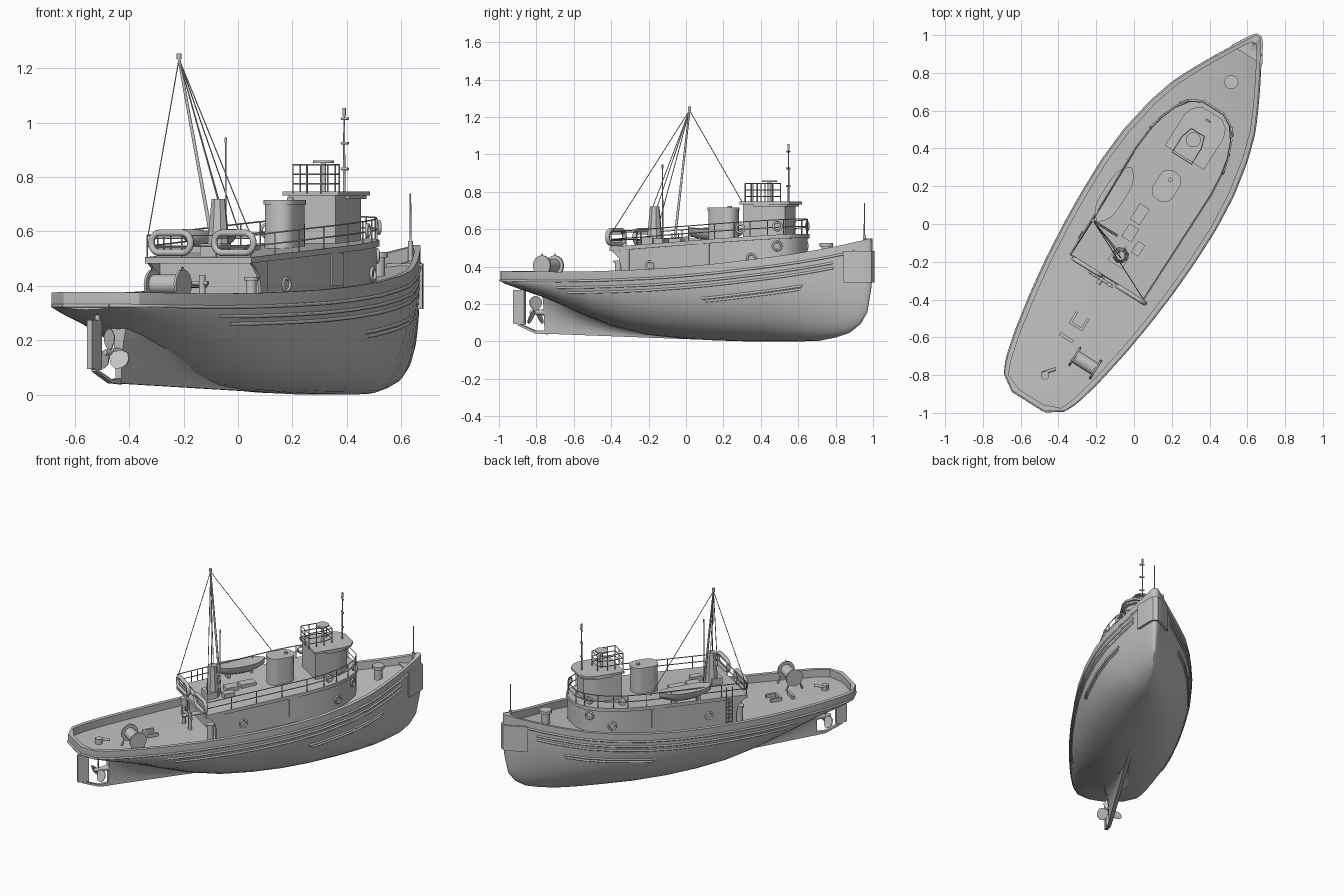
import bpy, bmesh, math
from mathutils import Matrix, Vector

if "Cube" in bpy.data.objects:
    bpy.data.objects.remove(bpy.data.objects["Cube"])

# Boat frame: y forward, x starboard; turned to its final heading at the end
HEADING = Matrix.Translation((0.024, -0.015, 0)) @ Matrix.Rotation(math.radians(-32.2), 4, 'Z')
grey = bpy.data.materials.new("grey_paint")
grey.diffuse_color = (0.55, 0.55, 0.55, 1)
grey.use_nodes = True
grey.node_tree.nodes["Principled BSDF"].inputs["Base Color"].default_value = grey.diffuse_color


def mesh(name, verts, faces):
    me = bpy.data.meshes.new(name)
    me.from_pydata([tuple(v) for v in verts], [], faces)
    bm = bmesh.new()
    bm.from_mesh(me)
    bmesh.ops.recalc_face_normals(bm, faces=bm.faces)
    bm.to_mesh(me)
    bm.free()
    ob = bpy.data.objects.new(name, me)
    bpy.context.collection.objects.link(ob)
    me.materials.append(grey)
    return ob


def prism(name, outline, low, high, scale_top=1.0):
    """Vertical prism; low and high are numbers or functions of y."""
    f = lambda h, y: h(y) if callable(h) else h
    n = len(outline)
    cx, cy = sum(p[0] for p in outline) / n, sum(p[1] for p in outline) / n
    v = [(x, y, f(low, y)) for x, y in outline]
    v += [(cx + (x - cx) * scale_top, cy + (y - cy) * scale_top, f(high, y)) for x, y in outline]
    faces = [(i, (i + 1) % n, (i + 1) % n + n, i + n) for i in range(n)]
    return mesh(name, v, faces + [tuple(range(n)), tuple(range(n, 2 * n))])


def box(name, x, y, z, sx, sy, sz, taper=1.0):
    o = [(x + a * sx / 2, y + b * sy / 2) for a, b in ((-1, -1), (1, -1), (1, 1), (-1, 1))]
    return prism(name, o, z, z + sz, taper)


def rod(name, a, b, r, r2=None, sides=16):
    a, b = Vector(a), Vector(b)
    q = (b - a).to_track_quat('Z', 'Y')
    ring = [(math.cos(i * math.tau / sides), math.sin(i * math.tau / sides)) for i in range(sides)]
    v = [p + q @ Vector((c * k, s * k, 0)) for p, k in ((a, r), (b, r if r2 is None else r2)) for c, s in ring]
    f = [(i, (i + 1) % sides, (i + 1) % sides + sides, i + sides) for i in range(sides)]
    return mesh(name, v, f + [tuple(range(sides)), tuple(range(sides, 2 * sides))])


def tubes(name, paths, r, closed=False, res=2):
    cu = bpy.data.curves.new(name, 'CURVE')
    cu.dimensions, cu.bevel_depth, cu.bevel_resolution, cu.use_fill_caps = '3D', r, res, True
    for path in paths:
        s = cu.splines.new('POLY')
        s.points.add(len(path) - 1)
        for p, c in zip(s.points, path):
            p.co = (*c, 1)
        s.use_cyclic_u = closed
    cu.materials.append(grey)
    ob = bpy.data.objects.new(name, cu)
    bpy.context.collection.objects.link(ob)
    return ob


def circle(c, r, normal, n=20):
    q = Vector(normal).to_track_quat('Z', 'Y')
    return [Vector(c) + q @ Vector((r * math.cos(i * math.tau / n), r * math.sin(i * math.tau / n), 0)) for i in range(n)]


def rounded(cx, cy, w, l, r, n=5):
    pts = []
    for k, (a, b) in enumerate(((1, 1), (-1, 1), (-1, -1), (1, -1))):
        for i in range(n + 1):
            t = (k + i / n) * math.pi / 2
            pts.append((cx + a * (w / 2 - r) + r * math.cos(t), cy + b * (l / 2 - r) + r * math.sin(t)))
    return pts


# Hull stations: y, half beam, rail height, bottom height, fullness
ST = [(-1.09, .10, .377, .312, 1.8), (-1.03, .19, .376, .295, 1.8), (-.95, .222, .375, .267, 1.8),
      (-.8, .258, .373, .22, 1.8), (-.6, .293, .372, .142, 1.8), (-.4, .32, .374, .075, 2.0),
      (-.2, .338, .379, .034, 2.3), (0, .348, .386, .015, 2.5), (.2, .35, .398, .005, 2.6),
      (.4, .335, .414, 0, 2.5), (.6, .298, .436, 0, 2.3), (.75, .252, .455, 0, 2.1),
      (.86, .2, .473, .003, 1.9), (.96, .148, .492, .02, 1.8), (1.05, .098, .512, .045, 1.8),
      (1.117, .06, .53, .09, 1.8), (1.16, .034, .541, .15, 1.8), (1.185, .018, .549, .27, 1.8),
      (1.19, .01, .551, .36, 1.8)]


def station(y):
    for a, b in zip(ST, ST[1:]):
        if y <= b[0]:
            t = max(0, (y - a[0]) / (b[0] - a[0]))
            return [p + (q - p) * t for p, q in zip(a, b)]
    return list(ST[-1])


def side(y, z):
    _, b, zt, zb, n = station(y)
    d = min(1, max(0, (zt - .05 - z) / (zt - .05 - zb)))
    return b * (1 - d ** 2.1) ** (1 / n)


# Hull, bulwark and deck as one loft
K, verts, faces = 12, [], []
for y, b, zt, zb, n in ST:
    zw = zt - .05
    half = []
    for i in range(K + 1):
        t = i / K * math.pi / 2
        half.append((b * math.sin(t) ** (2 / n), y, zw - (zw - zb) * max(0, math.cos(t)) ** (2 / 2.1)))
    yi, bi = min(1.15, max(-1.065, y)), max(b - .025, .004)
    half += [(b, y, zt), (bi, yi, zt), (bi, yi, zw), (0, yi, zw + .006)]
    verts += half + [(-x, v, z) for x, v, z in half[-2:0:-1]]
R = 2 * (K + 5) - 2
for s in range(len(ST) - 1):
    faces += [(s * R + i, s * R + (i + 1) % R, (s + 1) * R + (i + 1) % R, (s + 1) * R + i) for i in range(R)]
T = K + 1
for o in (0, (len(ST) - 1) * R):
    faces += [tuple(o + i % R for i in range(R - T, R + T + 1)), (o + T, o + T + 1, o + R - T - 1, o + R - T),
              tuple(o + i for i in range(T + 1, R - T))]
mesh("hull", verts, faces)


# Skeg fairing that swells upward into the hull
def keel(y):
    return max(0, .042 * min(1, (.4 - y) / 1.3))


sk, N = [], 6
for y in (-.87, -.8, -.7, -.6, -.5, -.4, -.3, -.2, -.1, 0, .2, .4):
    z0, z1 = keel(y), station(y)[3] + .035
    w = .6 * side(y, z1) * min(1, .25 + (y + .87) * 3)
    half = [(.012 + w * (i / N) ** 2.5, y, z0 + (z1 - z0) * i / N) for i in range(N + 1)]
    sk += half + [(-x, v, z) for x, v, z in half[::-1]]
M = 2 * N + 2
sf = [(s * M + i, s * M + (i + 1) % M, (s + 1) * M + (i + 1) % M, (s + 1) * M + i) for s in range(11) for i in range(M)]
mesh("skeg", sk, sf + [tuple(range(M)), tuple(range(11 * M, 12 * M))])


# Shoe and rudder
def fin(name, prof, t):
    n = len(prof)
    v = [(s * t, y, z) for s in (-1, 1) for y, z in prof]
    f = [(i, (i + 1) % n, (i + 1) % n + n, i + n) for i in range(n)]
    return mesh(name, v, f + [tuple(range(n)), tuple(range(n, 2 * n))])


fin("rudder_shoe", [(-.86, .038), (-.93, .042), (-1.04, .085), (-1.04, .097), (-.93, .056), (-.86, .06)], .01)
fin("rudder", [(-1.07, .095), (-1.0, .09), (-1.0, .275), (-1.07, .275)], .01)
rod("rudder_stock", (0, -1.015, .26), (0, -1.015, .32), .01)

# Propeller
rod("propeller_hub", (0, -.86, .155), (0, -.965, .155), .018, .01)
for k in range(3):
    a = k * math.tau / 3 + math.pi / 2
    rad, tan = Vector((math.cos(a), 0, math.sin(a))), Vector((-math.sin(a), .5, math.cos(a)))
    c = Vector((0, -.935, .155))
    shape = [(.01, -.01), (.035, -.03), (.06, -.034), (.08, -.02), (.088, 0), (.08, .02), (.06, .034), (.035, .03), (.01, .01)]
    v = [c + rad * r + tan * w + Vector((0, o, 0)) for o in (0, .005) for r, w in shape]
    mesh("propeller_blade", v, [tuple(range(9)), tuple(range(9, 18))] + [(i, (i + 1) % 9, (i + 1) % 9 + 9, i + 9) for i in range(9)])

# Rubbing strakes along the sides
for s in (-1, 1):
    for y0, y1, d in ((-1.09, 1.12, .05), (-.62, 1.02, .085), (-.55, 1.02, .113), (.32, .87, .178), (.34, .86, .195)):
        path = []
        for i in range(41):
            y = y0 + (y1 - y0) * i / 40
            z = station(y)[2] - d
            path.append((s * side(y, z), y, z))
        tubes("rubbing_strake", [path], .007, res=1)
tubes("stern_strake", [[(-.1, -1.09, .327), (.1, -1.09, .327)]], .007)

# Bow fender wrapped around the stem
edge = [(station(y)[1] + .013, y) for y in (1.075, 1.11, 1.145, 1.175)]
prism("bow_fender", edge + [(.016, 1.2), (-.016, 1.2)] + [(-x, y) for x, y in edge[::-1]], .315, .483)

# Deckhouse with overhanging upper deck
roof = lambda y: .505 + .07 * (y + .32) / 1.08
front = [(.24, .35), (.23, .47), (.212, .56), (.178, .65), (.125, .72), (.065, .752)]
sym = lambda pts: pts + [(-x, y) for x, y in pts[::-1]]
plan = sym([(.232, -.32)] + front)
prism("deckhouse", sym([(.222, -.24)] + [(x - .008, y - .008) for x, y in front]), .31, roof)
prism("upper_deck", plan, lambda y: roof(y) - .022, roof)
for s in (-1, 1):
    wing = [(-.2, .33), (-.25, .33), (-.25, .40), (-.262, .44), (-.29, .47), (-.32, .49), (-.2, .5)]
    w = fin("side_wing", wing, .006)
    w.data.transform(Matrix.Translation((s * .222, 0, 0)))
    # Portholes and door plate
    for y, x in ((-.07, .225), (.56, .206)):
        z = .405 + .06 * (y + .07)
        tubes("porthole_rim", [circle((s * x, y, z), .023, (1, -.1 if y < 0 else .25 * s, 0))], .006, True)
    tubes("front_porthole_rim", [circle((s * .146, .685, .51), .023, (s * .75, .65, 0))], .006, True)
    box("door", s * .232, .27, .40, .008, .085, .12)
    # Bollards under the overhang
    rod("side_bollard", (s * .205, -.28, .32), (s * .205, -.28, .425), .02)
    rod("side_bollard_cap", (s * .205, -.28, .42), (s * .205, -.28, .432), .027)
    for y, x in ((.5, .222), (.69, .15)):
        tubes("lifebuoy", [circle((s * x, y, roof(y) + .045), .022, (s, .3 if y < .6 else .9, 0))], .006, True)

# Upper deck railing
rim = [(x * .97, y * .985) for x, y in plan]
tubes("railing", [[(x, y, roof(y) + h) for x, y in rim] for h in (.04, .08)], .003, True, 1)
posts = []
for (x0, y0), (x1, y1) in zip(rim, rim[1:] + rim[:1]):
    n = max(1, round(math.hypot(x1 - x0, y1 - y0) / .16))
    posts += [(x0 + (x1 - x0) * i / n, y0 + (y1 - y0) * i / n) for i in range(n)]
tubes("railing_posts", [[(x, y, roof(y)), (x, y, roof(y) + .08)] for x, y in posts], .003, res=1)

# Oval life floats on the aft rail
for x in (-.115, .158):
    oval = [(a, -.325, b) for a, b in rounded(x, .558, .17, .073, .035)]
    tubes("life_float", [oval], .0125, True)
    tubes("life_float_floor", [[(x - .08, -.325, z), (x + .08, -.325, z)] for z in (.54, .575)], .003)

# Funnel
prism("funnel", rounded(.01, .262, .115, .168, .05), .51, .705, .98)
prism("funnel_rim", rounded(.01, .262, .122, .174, .053), .7, .716)
rod("exhaust", (.01, .3, .71), (.01, .3, .725), .012)


# Wheelhouse
def bow_front(w, y0, y1, x=.01):
    return [(p + x, q) for p, q in sym([(w, y0), (w, y1 - .09), (w * .85, y1 - .04), (w * .5, y1 - .008)])]


prism("wheelhouse", bow_front(.103, .45, .69), .53, .735)
prism("wheelhouse_roof", bow_front(.122, .44, .725), .733, .747)
prism("wheelhouse_visor", bow_front(.116, .52, .71), .72, .735)
cage = sym([(.06, .43), (.06, .53), (.04, .59)])
tubes("bridge_rails", [[(x, y, z) for x, y in cage] for z in (.775, .81, .845)], .003, True, 1)
tubes("bridge_rail_posts", [[(x, y, .74), (x, y, .845)] for x, y in cage + [(.06, .48), (-.06, .48), (0, .43)]], .003, res=1)
rod("compass_stand", (0, .545, .74), (0, .545, .855), .01)
rod("compass_disc", (0, .545, .852), (0, .545, .861), .04)
rod("signal_mast", (.01, .672, .74), (.01, .672, 1.03), .005, .003)
rod("mast_lamp", (.01, .672, 1.025), (.01, .672, 1.055), .006)
for z in (.83, .925, 1.015):
    rod("mast_arm", (-.002, .672, z), (.028, .672, z), .005)

# Boom, crane post and stays
rod("crane_post", (0, -.18, .5), (0, -.18, .72), .046, .026, 8)
box("winch_housing", 0, -.2, .51, .09, .07, .045)
apex = (-.222, -.1, 1.235)
rod("boom", (-.075, -.1, .55), apex, .007, .005)
rod("boom_head", apex, (-.222, -.1, 1.255), .009)
tubes("stays", [[apex, e] for e in ((-.225, -.31, .58), (.225, -.31, .58), (-.01, -.17, .72), (.01, -.19, .71), (-.23, .32, .61))], .0022, res=1)
rod("whip_aerial", (0, -.13, .52), (0, -.13, .93), .004, .003)
rod("aerial_tip", (0, -.13, .925), (0, -.13, .945), .005)

# Lifeboat on the port side
sect = []
for i in range(13):
    t = -1 + i / 6
    w = .055 * (1 - abs(t) ** 4) + .004
    for k in range(9):
        a = math.pi * k / 8
        sect.append((-.2 + w * math.cos(a), .077 + .17 * t, .6 + .01 * t * t - (.065 - .025 * t * t) * math.sin(a)))
lf = [(i * 9 + k, i * 9 + k + 1, i * 9 + k + 10, i * 9 + k + 9) for i in range(12) for k in range(8)]
lf += [(i * 9, i * 9 + 9, i * 9 + 17, i * 9 + 8) for i in range(12)]
mesh("lifeboat", sect, lf + [tuple(range(9)), tuple(range(108, 117))])
for y in (0, .15):
    box("boat_chock", -.2, y, .51, .07, .015, .05)

# Hatches on the upper deck
for x, y, w, l in ((-.03, .06, .06, .1), (-.02, -.05, .06, .08), (.06, -.1, .045, .07)):
    box("hatch", x, y, .51, w, l, .04)

# Port ladder
tubes("ladder", [[(-.238, y, .33), (-.238, y, .58)] for y in (-.22, -.18)] +
      [[(-.238, -.22, .35 + .025 * i), (-.238, -.18, .35 + .025 * i)] for i in range(7)], .003, res=1)

# Foredeck capstan and jackstaff
rod("capstan", (.008, .91, .43), (.008, .91, .515), .026)
rod("capstan_head", (.008, .91, .505), (.008, .91, .525), .037)
rod("jackstaff_base", (0, 1.145, .49), (0, 1.145, .565), .009)
rod("jackstaff", (0, 1.145, .55), (0, 1.145, .74), .004, .003)

# Aft deck towing winch
rod("winch_drum", (.08, -.76, .405), (.21, -.76, .405), .036)
for x in (.08, .21):
    rod("winch_flange", (x - .005, -.76, .405), (x + .005, -.76, .405), .055)
    tubes("winch_frame", [[(x, -.815, .32), (x, -.76, .465), (x, -.705, .32)]], .006)

# Towing bitts behind the house, low deck frame and stern fittings
for x in (-.07, .03):
    rod("bitt_post", (x, -.34, .32), (x, -.34, .44), .012)
rod("bitt_bar", (-.095, -.34, .41), (.055, -.34, .41), .008)
rod("tow_hook", (-.02, -.24, .405), (-.02, -.37, .405), .012)
for x, y, w, l in ((-.035, -.59, .014, .07), (.035, -.59, .014, .07), (0, -.62, .08, .014), (-.01, -.7, .08, .018)):
    box("deck_frame", x, y, .32, w, l, .03)
rod("stern_bollard", (0, -.93, .32), (0, -.93, .365), .022)
rod("stern_cleat", (-.02, -.93, .355), (.03, -.87, .355), .008)

# Turn to heading and smooth the curved parts
bpy.ops.object.select_all(action='DESELECT')
for ob in bpy.context.collection.objects:
    ob.matrix_world = HEADING
    if ob.type == 'MESH':
        ob.select_set(True)
        bpy.context.view_layer.objects.active = ob
bpy.ops.object.shade_smooth_by_angle(angle=math.radians(32))
